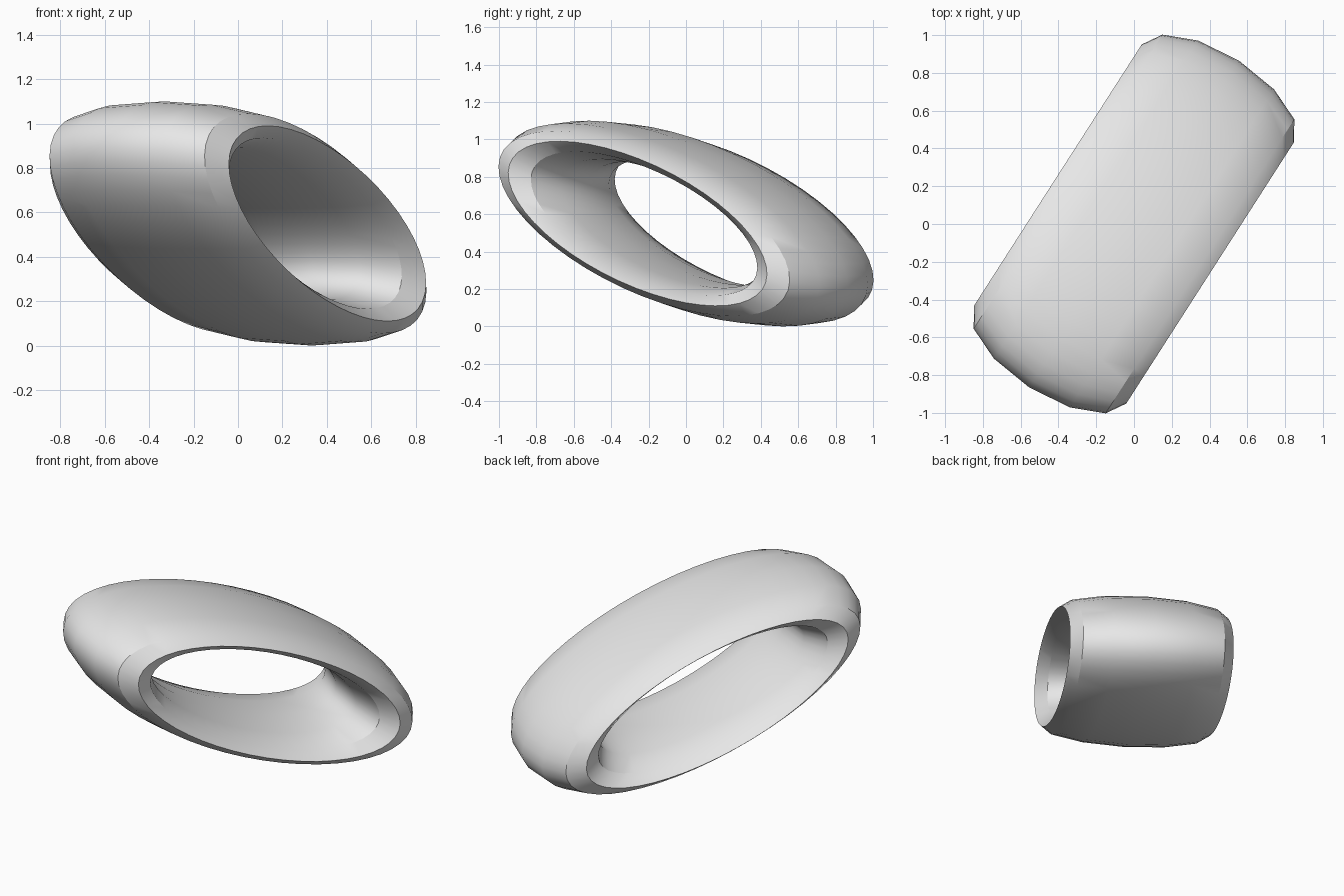
import bpy
import math
from mathutils import Matrix, Vector

cube = bpy.data.objects.get("Cube")
if cube:
    bpy.data.objects.remove(cube, do_unlink=True)

# Plain grey material
grey = bpy.data.materials.new("light_grey")
grey.use_nodes = True
colour = (0.8, 0.8, 0.8, 1.0)
grey.diffuse_color = colour
grey.node_tree.nodes["Principled BSDF"].inputs["Base Color"].default_value = colour

# Ring: a torus squashed to a tilted ellipse and stretched along its axis
MAJOR, MINOR = 1.0, 0.25
HALF_LONG, HALF_SHORT, HALF_WIDTH = 1.091, 0.411, 0.479
HEADING = math.radians(57.3)
TILT = math.radians(-21.2)
CENTRE_Z = 0.55

bpy.ops.mesh.primitive_torus_add(major_radius=MAJOR, minor_radius=MINOR,
                                 major_segments=48, minor_segments=12)
ring = bpy.context.object
ring.name = ring.data.name = "ring"

# Axes of the ring: long and short ellipse directions, then the hole direction
along = Vector((math.cos(HEADING), math.sin(HEADING), 0))
up = Vector((0, 0, 1))
long_axis = along * math.cos(TILT) + up * math.sin(TILT)
short_axis = up * math.cos(TILT) - along * math.sin(TILT)
hole_axis = along.cross(up)

outer = MAJOR + MINOR
axes = Matrix((long_axis * HALF_LONG / outer,
               short_axis * HALF_SHORT / outer,
               hole_axis * HALF_WIDTH / MINOR)).transposed().to_4x4()
ring.data.transform(Matrix.Translation((0, 0, CENTRE_Z)) @ axes)
ring.data.materials.append(grey)

bpy.ops.object.shade_smooth_by_angle(angle=math.radians(30))
